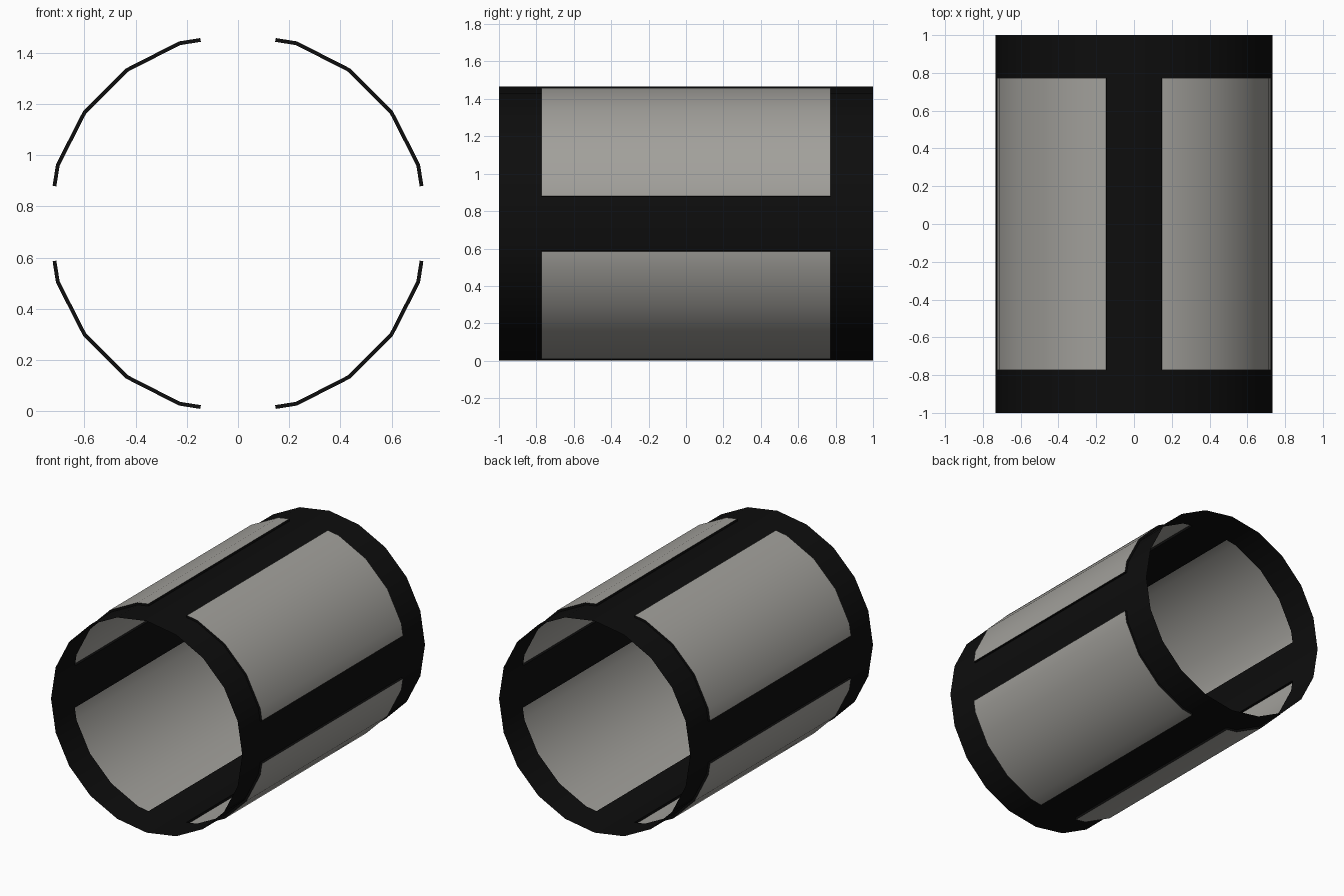
import bpy, bmesh, math
from mathutils import Vector

if "Cube" in bpy.data.objects:
    bpy.data.objects.remove(bpy.data.objects["Cube"])

R, LIFT, CZ = 0.733, 0.015, 0.733      # tube radius, panel height, axis height
ROWS = [-1.0, -0.772, 0.772, 1.0]      # ends and panel limits along y
STRIP = 0.145                          # half width of the long dark strips


def material(name, rgb):
    m = bpy.data.materials.new(name)
    m.diffuse_color = (*rgb, 1)
    m.use_nodes = True
    m.node_tree.nodes["Principled BSDF"].inputs["Base Color"].default_value = m.diffuse_color
    return m


dark = material("black", (0.004, 0.004, 0.004))
grey = material("warm grey", (0.36, 0.352, 0.328))


def corner(k):
    a = math.radians(18 * k)
    return Vector((R * math.sin(a), 0, R * math.cos(a)))


# 20-sided section with extra points where strips meet panels (7 per quarter)
T = STRIP / (R * math.sin(math.radians(18)))
section = []
for q in range(4):
    k = 5 * q
    section += [corner(k), corner(k).lerp(corner(k + 1), T)]
    section += [corner(k + i) for i in range(1, 5)]
    section.append(corner(k + 5).lerp(corner(k + 4), T))
N = len(section)


def point(i, y, s=1.0):
    p = section[i % N] * s
    return (p.x, y, p.z + CZ)


def finish(bm, name):
    me = bpy.data.meshes.new(name)
    bm.to_mesh(me)
    bm.free()
    me.materials.append(dark)
    me.materials.append(grey)
    ob = bpy.data.objects.new(name, me)
    bpy.context.collection.objects.link(ob)
    bpy.ops.object.select_all(action='DESELECT')
    ob.select_set(True)
    bpy.context.view_layer.objects.active = ob
    bpy.ops.object.shade_smooth_by_angle(angle=math.radians(35))


# Dark frame: thin open tube with four window openings
bm = bmesh.new()
grid = [[bm.verts.new(point(i, y)) for i in range(N)] for y in ROWS]
for r in range(3):
    for i in range(N):
        if r == 1 and 1 <= i % 7 <= 5:
            continue
        j = (i + 1) % N
        bm.faces.new((grid[r][i], grid[r + 1][i], grid[r + 1][j], grid[r][j]))
finish(bm, "tube_frame")

# Raised grey panels with dark rims
S = (R + LIFT) / R
for q in range(4):
    bm = bmesh.new()
    ids = range(7 * q + 1, 7 * q + 7)
    y0, y1 = ROWS[1], ROWS[2]
    front = [bm.verts.new(point(i, y0, S)) for i in ids]
    back = [bm.verts.new(point(i, y1, S)) for i in ids]
    for i in range(5):
        f = bm.faces.new((front[i], back[i], back[i + 1], front[i + 1]))
        f.material_index = 1
    # rim walls going down to the frame
    low_f = [bm.verts.new(point(i, y0)) for i in ids]
    low_b = [bm.verts.new(point(i, y1)) for i in ids]
    top = front + back[::-1]
    low = low_f + low_b[::-1]
    for i in range(len(top)):
        j = (i + 1) % len(top)
        bm.faces.new((low[i], top[i], top[j], low[j]))
    finish(bm, f"raised_panel_{q + 1}")
